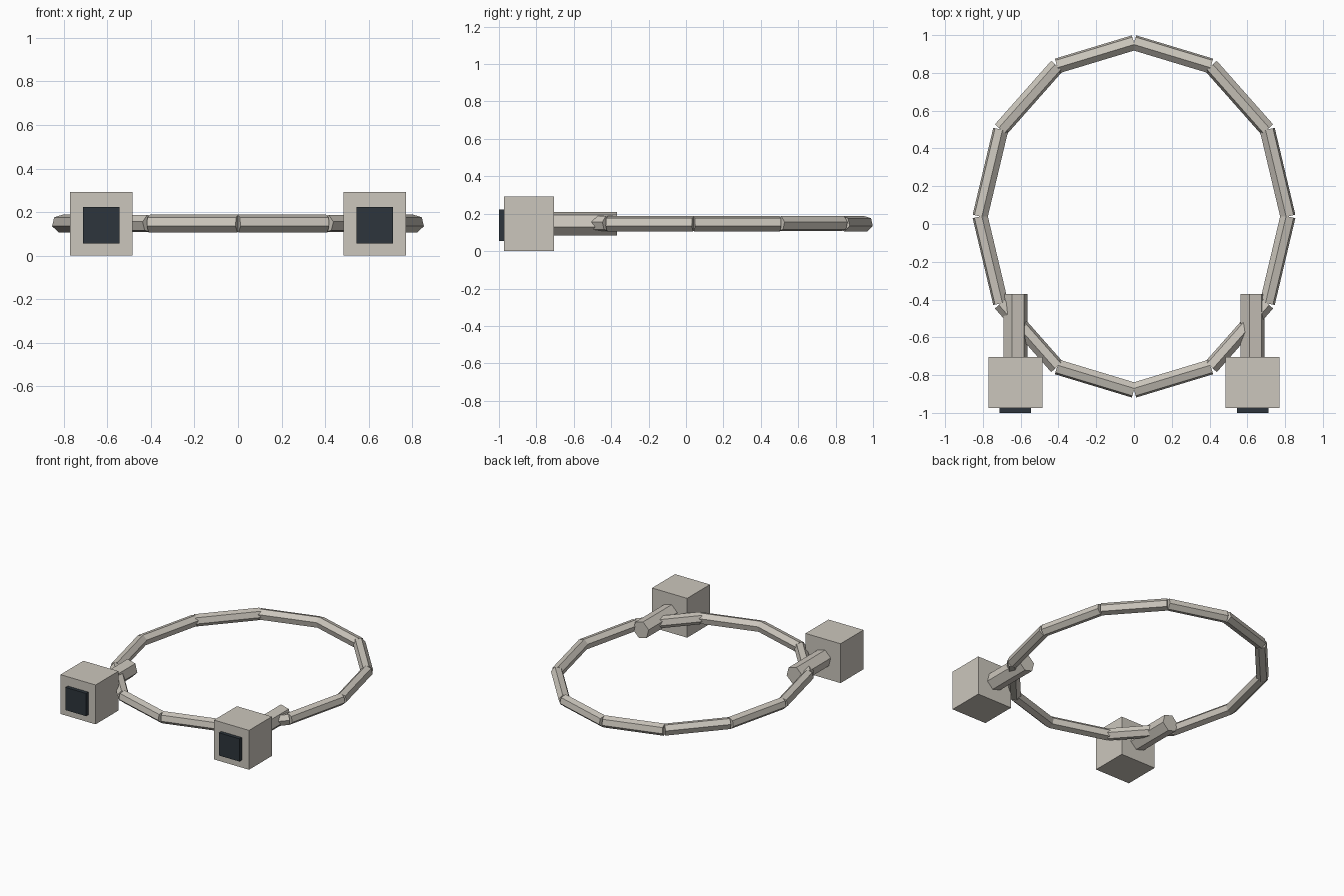
import bpy, bmesh, math
from mathutils import Matrix, Vector

if "Cube" in bpy.data.objects:
    bpy.data.objects.remove(bpy.data.objects["Cube"])


def material(name, rgb):
    m = bpy.data.materials.new(name)
    m.diffuse_color = (*rgb, 1)
    m.use_nodes = True
    m.node_tree.nodes["Principled BSDF"].inputs["Base Color"].default_value = m.diffuse_color
    return m


BEIGE = material("warm_grey", (0.60, 0.565, 0.505))
DARK = material("dark_slate", (0.026, 0.036, 0.045))
MID_Z = 0.147


def finish(name, bm, mat):
    mesh = bpy.data.meshes.new(name)
    bm.to_mesh(mesh)
    bm.free()
    mesh.materials.append(mat)
    obj = bpy.data.objects.new(name, mesh)
    bpy.context.collection.objects.link(obj)
    return obj


def box(name, centre, size, mat):
    bm = bmesh.new()
    bmesh.ops.create_cube(bm, size=1, matrix=Matrix.Translation(centre) @ Matrix.Diagonal((*size, 1)))
    return finish(name, bm, mat)


def hex_bar(bm, radius, length, matrix):
    bmesh.ops.create_cone(bm, cap_ends=True, segments=6, radius1=radius,
                          radius2=radius, depth=length, matrix=matrix)


# Oval ring of twelve straight hexagonal bars
COUNT, RX, RY, CY = 12, 0.815, 0.92, 0.04
points = [Vector((RX * math.sin(2 * math.pi * i / COUNT),
                  CY + RY * math.cos(2 * math.pi * i / COUNT), MID_Z)) for i in range(COUNT)]
ring = bmesh.new()
for i in range(COUNT):
    # each bar runs from the side towards the middle so left and right mirror
    a, b = sorted((points[i], points[(i + 1) % COUNT]), key=lambda p: -abs(p.x))
    d = b - a
    turn = Vector((0, 0, 1)).rotation_difference(d).to_matrix().to_4x4()
    hex_bar(ring, 0.042, d.length, Matrix.Translation((a + b) / 2) @ turn)
finish("oval_ring", ring, BEIGE)

# Two blocks, each with a dark front plate and a hexagonal peg behind
for side, s in (("left", -1), ("right", 1)):
    x = 0.628 * s
    box(side + "_block", (x, -0.839, 0.1455), (0.287, 0.268, 0.291), BEIGE)
    box(side + "_front_plate", (x, -0.985, 0.139), (0.168, 0.03, 0.168), DARK)
    peg = bmesh.new()
    hex_bar(peg, 0.0655, 0.345, Matrix.Translation((x, -0.5425, MID_Z))
            @ Matrix.Rotation(math.radians(90), 4, 'X')
            @ Matrix.Rotation(math.radians(15), 4, 'Z'))
    finish(side + "_peg", peg, BEIGE)
